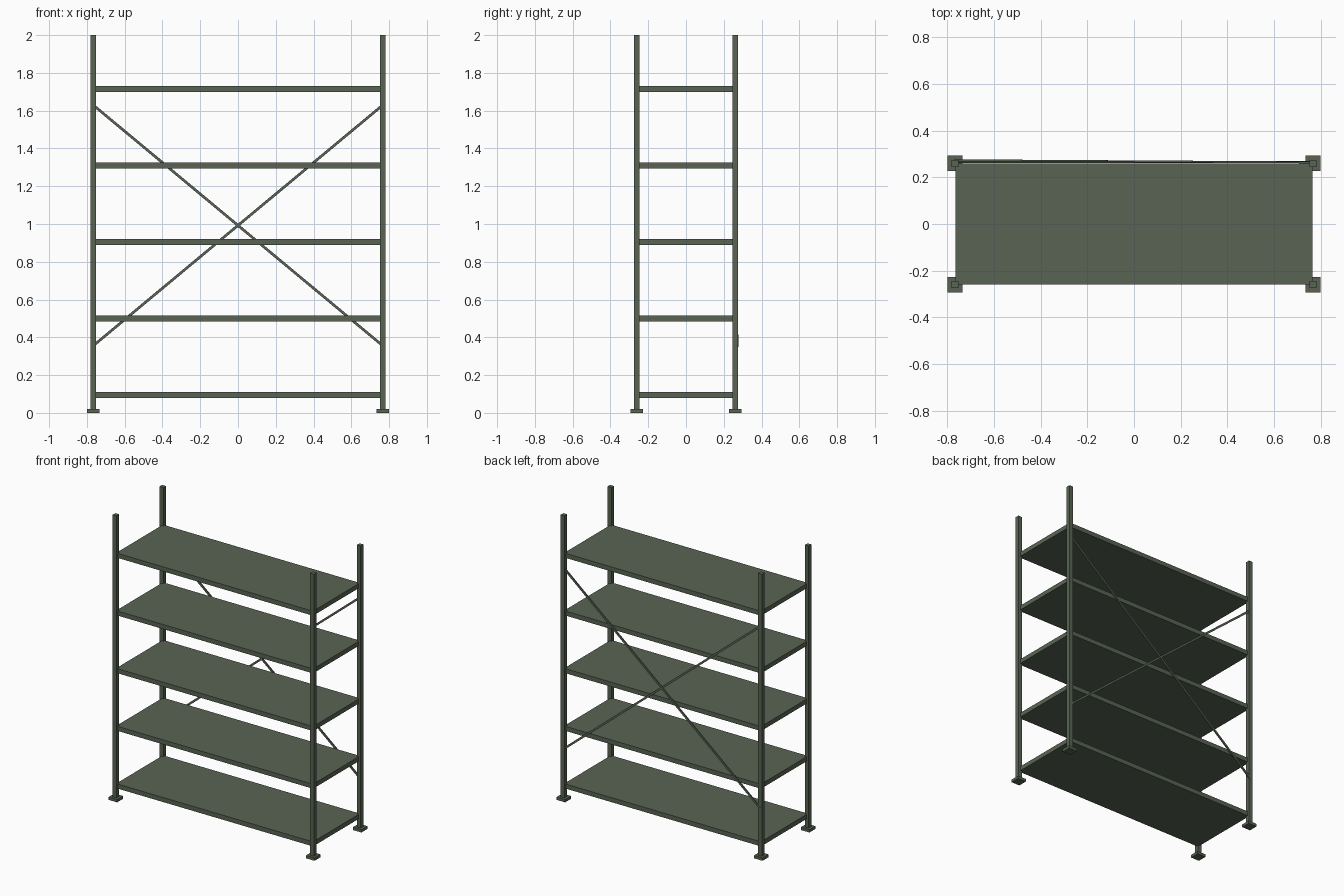
import bpy, math
from mathutils import Matrix, Vector

if "Cube" in bpy.data.objects:
    bpy.data.objects.remove(bpy.data.objects["Cube"])

green = bpy.data.materials.new("dark_sage_green")
green.diffuse_color = (0.098, 0.127, 0.088, 1)
green.use_nodes = True
green.node_tree.nodes["Principled BSDF"].inputs["Base Color"].default_value = green.diffuse_color


def box(name, center, size, rot=None):
    """Box with baked size, optionally oriented by a 3x3 matrix."""
    bpy.ops.mesh.primitive_cube_add(size=1)
    ob = bpy.context.object
    ob.name = name
    m = Matrix.Diagonal((*size, 1))
    if rot:
        m = rot.to_4x4() @ m
    ob.data.transform(m)
    ob.location = center
    ob.data.materials.append(green)
    return ob


def brace(name, a, b, width, depth):
    """Flat bar running between two points, its broad side facing back."""
    a, b = Vector(a), Vector(b)
    d = (b - a).normalized()
    up = d.cross(Vector((0, 1, 0))).normalized()
    side = up.cross(d)
    rot = Matrix((d, side, up)).transposed()
    return box(name, (a + b) / 2, ((b - a).length, depth, width), rot)


PX, PY = 0.767, 0.26      # post centres
POST, FOOT = 0.03, 0.066  # square sections

# Uprights and foot plates
for sx, xn in ((-1, "left"), (1, "right")):
    for sy, yn in ((-1, "front"), (1, "back")):
        box(f"{yn}_{xn}_post", (sx * PX, sy * PY, 1.0), (POST, POST, 2.0))
        box(f"{yn}_{xn}_foot", (sx * PX, sy * PY, 0.01), (FOOT, FOOT, 0.02))

# Shelves
for i in range(5):
    box(f"shelf_{i + 1}", (0, 0, 0.095 + 0.405 * i), (2 * 0.765, 2 * 0.26, 0.032))

# Crossed braces on the back
brace("back_brace_falling_left", (0.767, 0.264, 1.63), (-0.767, 0.273, 0.355), 0.014, 0.008)
brace("back_brace_falling_right", (-0.767, 0.265, 1.63), (0.767, 0.265, 0.355), 0.014, 0.008)
